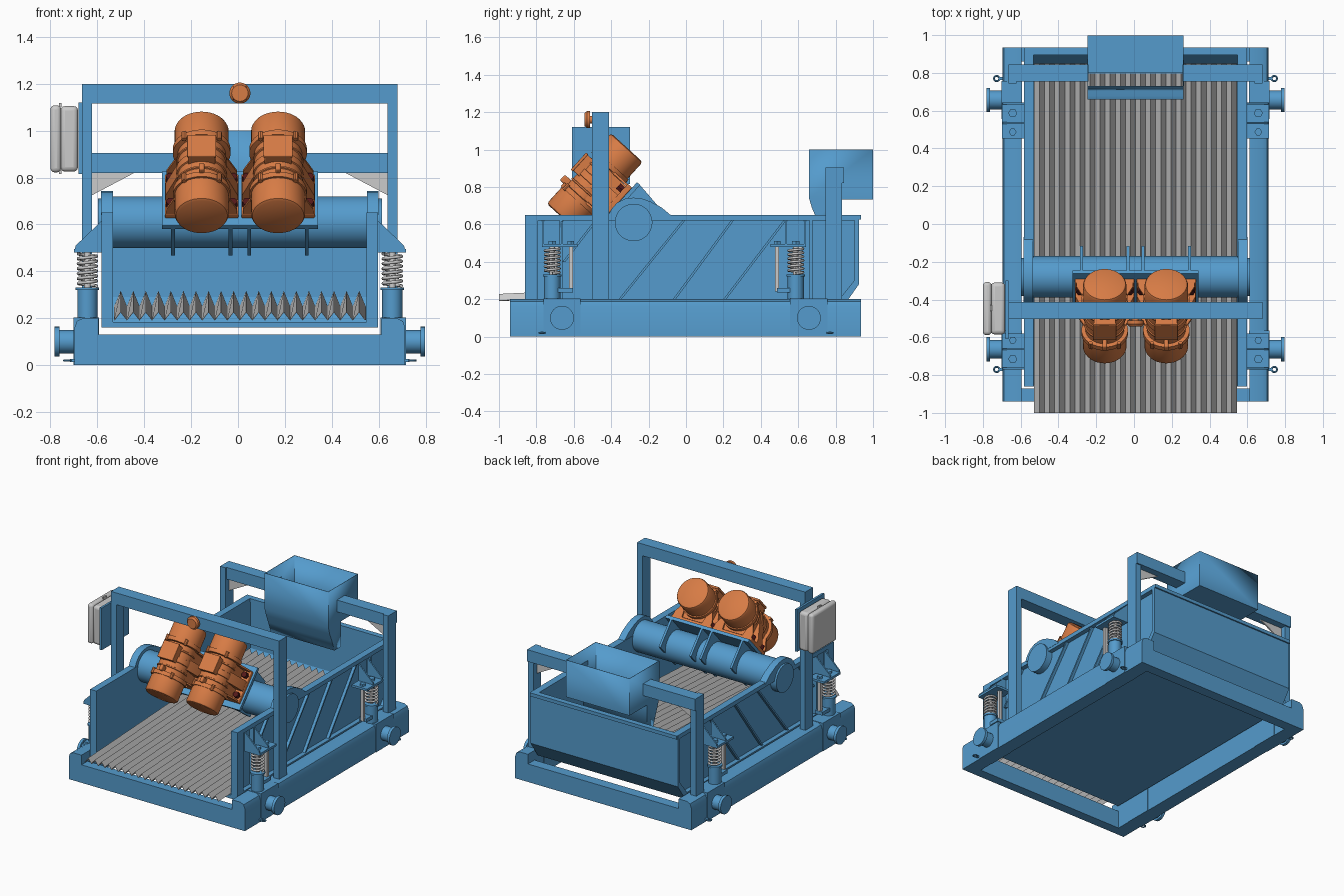
import bpy, bmesh, math
from mathutils import Matrix, Vector

if "Cube" in bpy.data.objects:
    bpy.data.objects.remove(bpy.data.objects["Cube"])

def material(name, col):
    m = bpy.data.materials.new(name)
    m.diffuse_color = (*col, 1)
    m.use_nodes = True
    m.node_tree.nodes["Principled BSDF"].inputs["Base Color"].default_value = m.diffuse_color
    return m

BLUE = material("blue_paint", (0.09, 0.33, 0.61))
ORANGE = material("orange_paint", (0.68, 0.2, 0.06))
DARK = material("dark_bolt", (0.09, 0.01, 0.01))
I = Matrix.Identity(4)

def mesh(name, verts, faces, mat=BLUE, M=I, bevel=0, thick=0):
    me = bpy.data.meshes.new(name)
    me.from_pydata([M @ Vector(v) for v in verts], [], faces)
    bm = bmesh.new()
    bm.from_mesh(me)
    bmesh.ops.recalc_face_normals(bm, faces=bm.faces)
    bm.to_mesh(me)
    bm.free()
    ob = bpy.data.objects.new(name, me)
    bpy.context.collection.objects.link(ob)
    if mat:
        me.materials.append(mat)
    if bevel:
        b = ob.modifiers.new("bevel", 'BEVEL')
        b.width, b.segments = bevel, 3
    if thick:
        s = ob.modifiers.new("sheet", 'SOLIDIFY')
        s.thickness, s.offset = thick, 0
    return ob

def prism(name, pts, axis, a, b, mat=BLUE, M=I, bevel=0):
    put = {'x': lambda p, t: (t, p[0], p[1]), 'y': lambda p, t: (p[0], t, p[1])}[axis]
    n = len(pts)
    verts = [put(p, a) for p in pts] + [put(p, b) for p in pts]
    faces = [list(range(n)), list(range(n, 2 * n))]
    faces += [(i, (i + 1) % n, n + (i + 1) % n, n + i) for i in range(n)]
    return mesh(name, verts, faces, mat, M, bevel)

def box(name, x, y, z, mat=BLUE, M=I, bevel=0):
    pts = [(y[0], z[0]), (y[1], z[0]), (y[1], z[1]), (y[0], z[1])]
    return prism(name, pts, 'x', x[0], x[1], mat, M, bevel)

def lathe(name, prof, origin, axis, mat=BLUE, M=I, n=32):
    # prof holds (radius, distance along axis)
    R = M @ Matrix.Translation(origin) @ Vector(axis).to_track_quat('Z', 'Y').to_matrix().to_4x4()
    verts = [(r * math.cos(math.tau * k / n), r * math.sin(math.tau * k / n), t)
             for r, t in prof for k in range(n)]
    m = len(prof)
    faces = [(i * n + k, i * n + (k + 1) % n, (i + 1) * n + (k + 1) % n, (i + 1) * n + k)
             for i in range(m - 1) for k in range(n)]
    faces += [list(range(n)), list(range((m - 1) * n, m * n))]
    return mesh(name, verts, faces, mat, R)

def cyl(name, origin, axis, r, length, mat=BLUE, M=I, n=32):
    return lathe(name, [(r, 0), (r, length)], origin, axis, mat, M, n)

UP = (0, 0, 1)

# Base frame cross beams
box("front_cross_beam", (-.61, .61), (-.94, -.87), (0, .13))
box("rear_cross_beam", (-.61, .61), (.86, .935), (0, .13))

# Corrugated screen deck
T = 20
verts, faces = [], []
for y, lo, hi in ((-1, .192, .226), (.85, .25, .315)):
    verts += [(-.535 + 1.07 * i / (2 * T), y, hi if i % 2 else lo) for i in range(2 * T + 1)]
faces = [(i, i + 1, i + 2 * T + 2, i + 2 * T + 1) for i in range(2 * T)]
mesh("screen_deck", verts, faces, None, thick=.004)

# Basket floor and back wall
prism("basket_floor", [(-.86, .16), (.84, .16), (.925, .28), (.925, .65), (.9, .65), (.9, .29),
                       (.83, .185), (-.86, .185)], 'x', -.588, .588)
box("basket_back_rim", (-.588, .588), (.895, .935), (.625, .65))

# Vibrator tube across the basket
TY, TZ = -.28, .61
cyl("vibrator_tube", (-.605, TY, TZ), (1, 0, 0), .1, 1.21, n=48)
cyl("vibrator_tube_sleeve", (-.545, TY, TZ), (1, 0, 0), .11, 1.09, n=48)

for s, side in ((-1, "left"), (1, "right")):
    # Base rail with rounded outer edge
    prism(side + "_base_rail", [(s * .603, 0), (s * .705, 0), (s * .705, .16), (s * .695, .188),
                                (s * .67, .2), (s * .603, .2)], 'y', -.94, .935)
    # Basket side wall with rims and diagonal ribs
    prism(side + "_basket_wall", [(-.86, .16), (.84, .16), (.925, .28), (.925, .65), (-.86, .65)],
          'x', s * .54, s * .557)
    rx = (s * .55, s * .59)
    box(side + "_wall_top_rim", rx, (-.86, .925), (.62, .65))
    box(side + "_wall_bottom_rim", rx, (-.86, .84), (.16, .2))
    box(side + "_wall_front_rim", rx, (-.86, -.79), (.16, .65))
    box(side + "_wall_front_stiffener", rx, (-.675, -.66), (.2, .62))
    box(side + "_wall_rear_stiffener", rx, (.66, .675), (.2, .62))
    prism(side + "_wall_rear_rim", [(.82, .2), (.84, .16), (.925, .28), (.925, .65), (.9, .65), (.9, .3)],
          'x', *rx)
    for i, (a, za, b, zb) in enumerate(((-.66, .4, -.49, .62), (-.36, .2, -.02, .62),
                                        (-.07, .2, .24, .62), (.2, .2, .52, .62))):
        prism(f"{side}_diagonal_rib_{i + 1}", [(a, za), (a + .015, za), (b + .015, zb), (b, zb)],
              'x', s * .55, s * .578)
    # Raised shoulder around the tube end
    prism(side + "_tube_shoulder", [(-.07, .64), (-.13, .69), (-.19, .722), (-.235, .738), (-.28, .743),
                                    (-.325, .738), (-.37, .715), (-.4, .68), (-.42, .64)],
          'x', s * .542, s * .592)

    # Spring mounts, spigots and lifting rings
    for f, end, sy, py in ((-1, "front", -.715, -.663), (1, "rear", .587, .657)):
        nm = f"{side}_{end}_"
        X, ry = s * .65, sy - f * .1
        box(nm + "mount_sleeve", (s * .6, s * .709), (py - .1, py + .1), (.0, .203))
        cyl(nm + "spring_post", (X, sy, .19), UP, .043, .13)
        cyl(nm + "spring_seat", (X, sy, .32), UP, .05, .012)
        cyl(nm + "spring_pin", (X, sy, .33), UP, .014, .15, None, n=16)
        cu = bpy.data.curves.new(nm + "spring", 'CURVE')
        cu.dimensions, cu.bevel_depth, cu.bevel_resolution = '3D', .007, 2
        sp, N = cu.splines.new('POLY'), 140
        sp.points.add(N)
        for k, p in enumerate(sp.points):
            a = math.tau * 6.5 * k / N
            p.co = (X + .039 * math.cos(a), sy + .039 * math.sin(a), .338 + .137 * k / N, 1)
        sp.use_smooth = True
        bpy.context.collection.objects.link(bpy.data.objects.new(nm + "spring", cu))
        ya, yb = sorted((sy + f * .055, ry - f * .035))
        box(nm + "spring_bracket_plate", (s * .585, s * .708), (ya, yb), (.48, .496))
        for g, gy in enumerate(((sy + f * .05), (sy - f * .052))):
            prism(f"{nm}bracket_gusset_{g + 1}", [(s * .585, .49), (s * .705, .49), (s * .7, .51), (s * .585, .62)],
                  'y', gy - .005, gy + .005)
        cyl(nm + "spring_bolt", (X, sy, .49), UP, .024, .022, n=6)
        cyl(nm + "rod_bolt", (X, ry, .49), UP, .02, .022, n=6)
        box(nm + "travel_rod", (X - .012, X + .012), (ry - .01, ry + .01), (.24, .485), None)
        box(nm + "rod_clamp", (s * .62, s * .68), (min(sy, ry), max(sy, ry) + .012), (.235, .26))
        lathe(nm + "spigot", [(.05, 0), (.05, .075), (.064, .075), (.064, .095)], (s * .695, py, .1), (s, 0, 0))
        bpy.ops.mesh.primitive_torus_add(location=(s * .735, f * .77, .02), major_radius=.014, minor_radius=.005,
                                         major_segments=20, minor_segments=8)
        bpy.context.object.name = nm + "lifting_ring"
        bpy.context.object.data.materials.append(BLUE)
        box(nm + "ring_tab", (s * .7, s * .724), (f * .77 - .008, f * .77 + .008), (.014, .026))

    # Arch posts and grey gussets
    box(side + "_front_arch_post", (s * .63, s * .673), (-.503, -.413), (.19, 1.2))
    box(side + "_rear_arch_post", (s * .63, s * .673), (.745, .835), (.19, .905))
    prism(side + "_rear_arch_gusset", [(s * .63, .82), (s * .45, .82), (s * .63, .725)], 'y', .785, .795, None)

# Arch top beams
box("front_arch_beam", (-.673, .673), (-.503, -.413), (1.115, 1.2))
box("rear_arch_beam_left", (-.673, -.25), (.755, .845), (.82, .905))
box("rear_arch_beam_right", (.25, .673), (.755, .845), (.82, .905))

# Emergency stop knob on the front arch
lathe("stop_knob", [(.02, 0), (.02, .012), (.045, .012), (.045, .03), (.035, .042)], (0, -.5, 1.16), (0, -1, 0), ORANGE)
for k in range(4):
    a = math.pi / 4 + k * math.pi / 2
    cyl(f"knob_bolt_{k + 1}", (.034 * math.cos(a), -.53, 1.16 + .034 * math.sin(a)), (0, -1, 0), .006, .008, DARK, n=8)

# Feed hopper: open top, closed back floor, chute opening at the bottom
prof = [(.66, 1), (.66, .74), (.675, .69), (.70, .63), (.73, .55), (.8, .55), (.8, .735), (.997, .735), (.997, 1)]
n = len(prof)
verts = [(x, y, z) for x in (-.253, .253) for y, z in prof]
faces = [(i, i + 1, n + i + 1, n + i) for i in range(n - 1) if i != 4]
for o in (0, n):
    faces += [[o + i for i in (0, 1, 6, 7, 8)], [o + i for i in (1, 2, 3, 4, 5, 6)]]
mesh("feed_hopper", verts, faces, thick=.006)

# Control box on the left post
box("control_box_plate", (-.688, -.672), (-.61, -.3), (.815, 1.12))
box("control_box_body", (-.765, -.69), (-.585, -.31), (.825, 1.105), None, bevel=.02)
box("control_box_lid", (-.808, -.762), (-.588, -.307), (.822, 1.108), None, bevel=.018)
for z in (.815, 1.1):
    box("control_box_hinge", (-.771, -.761), (-.46, -.43), (z, z + .018), None)

# Tilted motor mount: local y along the motor axis, local z away from the plate
M = Matrix.Translation((0, -.488, .822)) @ Matrix.Rotation(math.radians(47.7), 4, 'X')
box("motor_plate", (-.333, .333), (-.155, .155), (-.187, -.165), M=M)
for i, x in enumerate((-.285, -.04, .04, .285)):
    prism(f"motor_mount_rib_{i + 1}", [(-.155, -.18), (.155, -.18), (.13, -.385), (-.13, -.385)],
          'x', x - .008, x + .008, M=M)

# Vibration motors
half = [(.1, -.255), (.11, -.25), (.115, -.24), (.115, -.135), (.123, -.135), (.123, -.108), (.102, -.105),
        (.102, -.07), (.108, -.068), (.108, -.06), (.102, -.058), (.102, -.02), (.108, -.018), (.108, -.01)]
body = half + [(r, -t) for r, t in reversed(half)]
for s, side in ((-1, "left"), (1, "right")):
    L = M @ Matrix.Translation((s * .163, 0, 0))
    nm = side + "_motor_"
    lathe(nm + "body", body, (0, 0, 0), (0, 1, 0), ORANGE, L, 40)
    box(nm + "terminal_box", (-.058, .058), (-.03, .085), (.06, .135), ORANGE, L, .006)
    box(nm + "terminal_lid", (-.062, .062), (-.034, .089), (.128, .143), ORANGE, L, .004)
    box(nm + "foot", (-.157, .157), (-.115, .115), (-.166, -.135), ORANGE, L, .006)
    box(nm + "saddle", (-.1, .1), (-.1, .1), (-.14, -.02), ORANGE, L)
    for e in (-1, 1):
        prism(nm + "foot_web", [(e * .155, -.14), (e * .155, -.11), (e * .105, .01), (e * .08, .01), (e * .08, -.14)],
              'y', -.035, .035, ORANGE, L)
        for f in (-1, 1):
            prism(nm + "foot_rib", [(e * .15, -.14), (e * .15, -.11), (e * .1, -.01), (e * .08, -.14)],
                  'y', f * .102, f * .114, ORANGE, L)
            cyl(nm + "foot_bolt", (e * .132, f * .072, -.136), UP, .021, .032, DARK, L, 6)
            cyl(nm + "cap_screw", (e * .075, f * .14, .098), (0, -f, 0), .011, .04, ORANGE, L, 8)
    box(nm + "lifting_lug", (-.012, .012), (-.115, -.075), (.09, .148), ORANGE, L, .008)

# Smooth round parts, keep edges sharp, and shift to centre the outline
bpy.ops.object.select_all(action='DESELECT')
for ob in bpy.context.scene.objects:
    ob.location.x += .008
    if ob.type == 'MESH' and ob.name != "screen_deck":
        ob.select_set(True)
        bpy.context.view_layer.objects.active = ob
bpy.ops.object.shade_smooth_by_angle(angle=math.radians(30))
